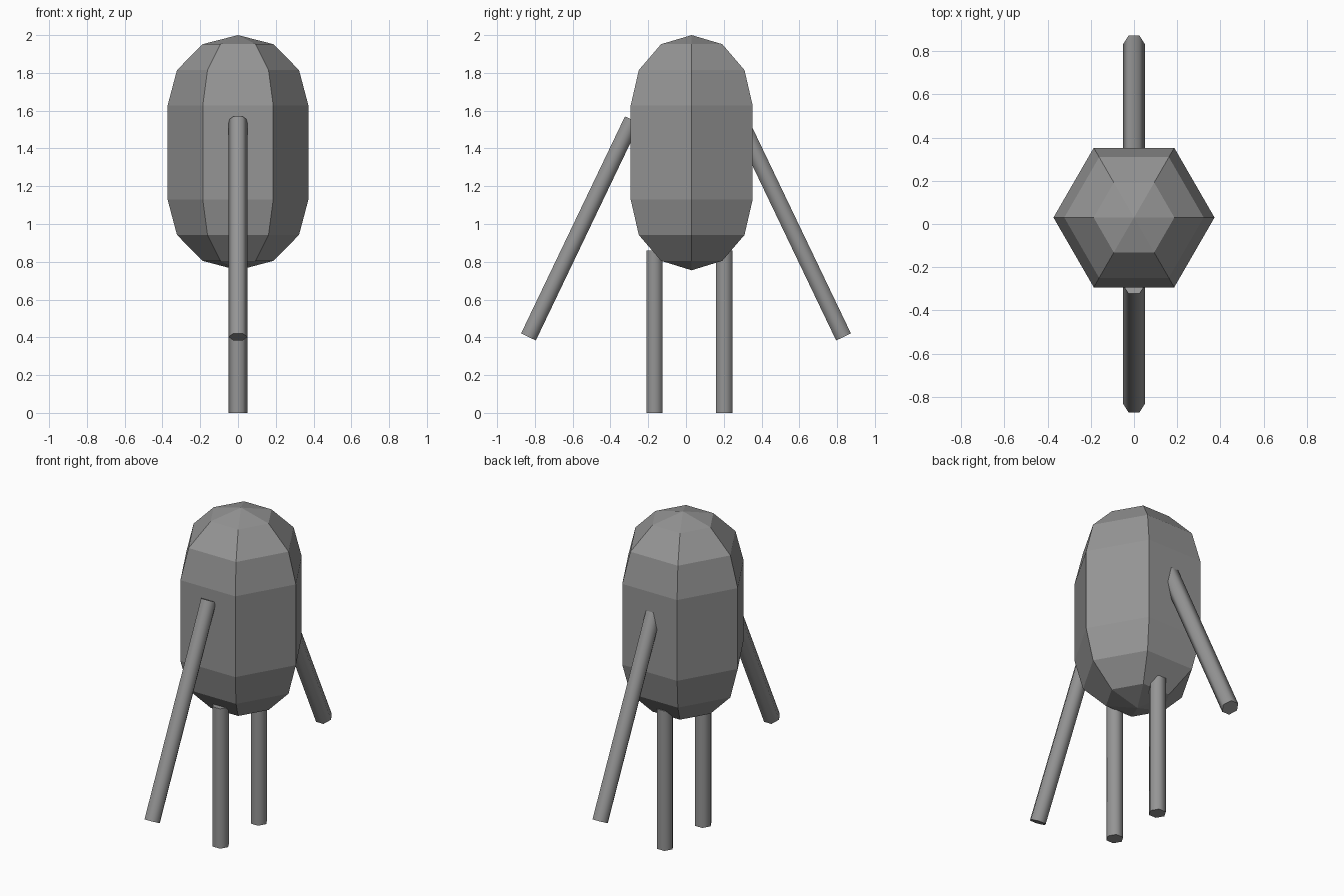
import bpy, bmesh, math
from mathutils import Vector

cube = bpy.data.objects.get("Cube")
if cube:
    bpy.data.objects.remove(cube, do_unlink=True)

SIDES = 6

grey = bpy.data.materials.new("grey")
grey.use_nodes = True
GREY = (0.3, 0.3, 0.3, 1)
grey.diffuse_color = GREY
grey.node_tree.nodes["Principled BSDF"].inputs["Base Color"].default_value = GREY


def hex_solid(name, profile, start, axis, smooth=False):
    """Six-sided solid: (radius, distance) rings along an axis in the YZ plane."""
    axis = Vector(axis).normalized()
    u = Vector((1, 0, 0))
    v = axis.cross(u)
    bm = bmesh.new()
    rings = []
    for radius, dist in profile:
        centre = Vector(start) + axis * dist
        if radius == 0:
            rings.append([bm.verts.new(centre)] * SIDES)
            continue
        angles = [math.tau * i / SIDES for i in range(SIDES)]
        rings.append([bm.verts.new(centre + radius * (u * math.cos(a) + v * math.sin(a)))
                      for a in angles])
    for low, high in zip(rings, rings[1:]):
        for i in range(SIDES):
            j = (i + 1) % SIDES
            quad = dict.fromkeys((low[i], low[j], high[j], high[i]))
            bm.faces.new(list(quad))
    # Flat end caps where the profile does not close to a point
    for ring in (rings[0], rings[-1]):
        if len(set(ring)) == SIDES:
            bm.faces.new(ring)
    bmesh.ops.recalc_face_normals(bm, faces=bm.faces)
    mesh = bpy.data.meshes.new(name)
    bm.to_mesh(mesh)
    bm.free()
    mesh.materials.append(grey)
    obj = bpy.data.objects.new(name, mesh)
    bpy.context.collection.objects.link(obj)
    if smooth:
        bpy.ops.object.select_all(action='DESELECT')
        obj.select_set(True)
        bpy.context.view_layer.objects.active = obj
        bpy.ops.object.shade_smooth_by_angle(angle=math.radians(65))
    return obj


def limb(name, bottom, top):
    bottom, top = Vector(bottom), Vector(top)
    length = (top - bottom).length
    hex_solid(name, [(0.05, 0), (0.05, length)], bottom, top - bottom, smooth=True)


# Capsule body: faceted, flat shaded
hex_solid("body", [(0, 0.755), (0.187, 0.805), (0.323, 0.942), (0.373, 1.13),
                   (0.373, 1.627), (0.323, 1.815), (0.187, 1.952), (0, 2.0)],
          (0, 0.03, 0), (0, 0, 1))

# Straight legs and splayed arms, front and back
limb("front_leg", (0, -0.167, 0), (0, -0.167, 0.86))
limb("back_leg", (0, 0.203, 0), (0, 0.203, 0.86))
for name, side in (("front_arm", -1), ("back_arm", 1)):
    limb(name, (0, side * 0.834, 0.402), (0, side * 0.284, 1.551))
